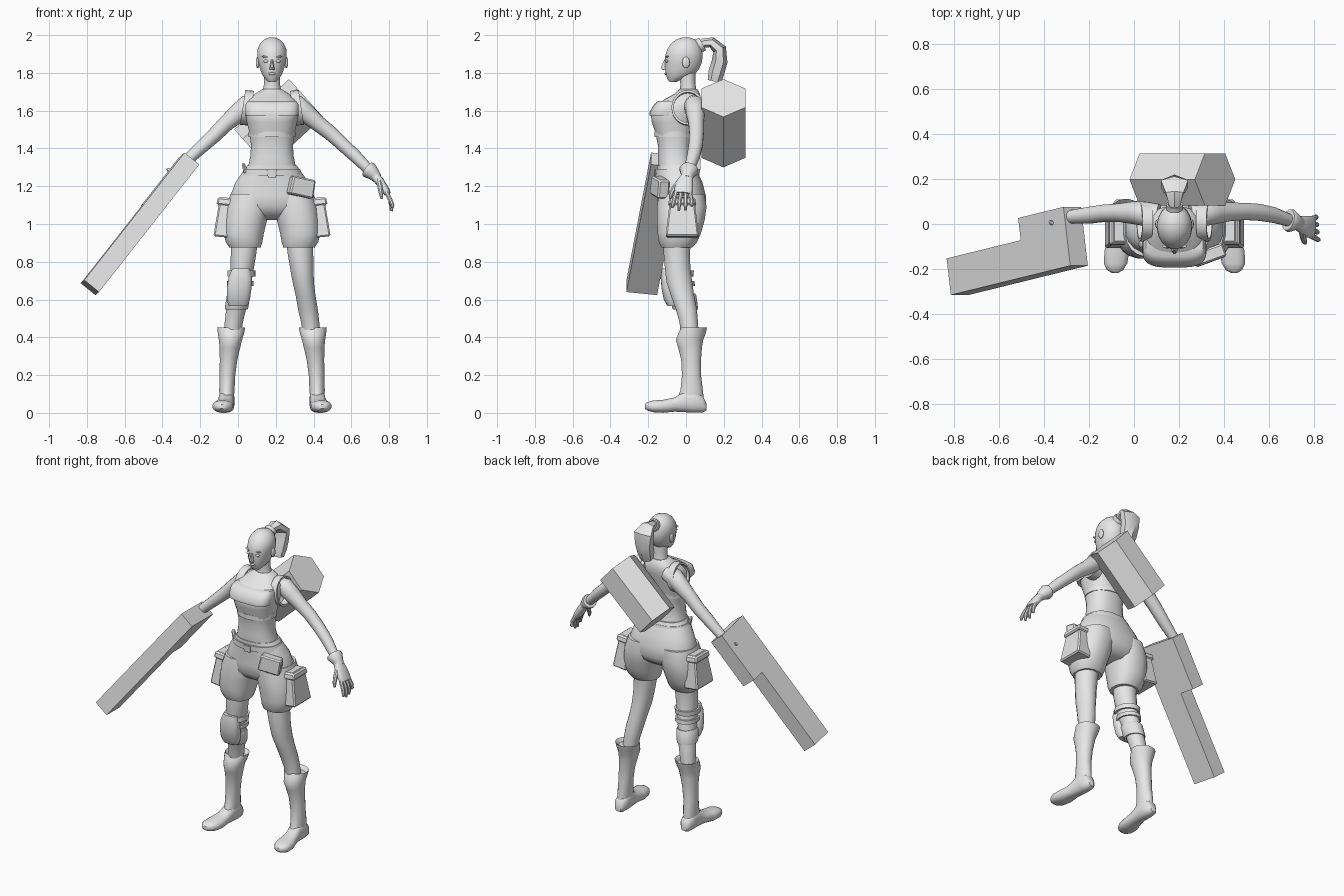
import bpy, bmesh, math
from mathutils import Vector as V

CX = 0.18  # mirror plane of the figure
grey = bpy.data.materials.new("plain_grey")
grey.diffuse_color = (0.8, 0.8, 0.8, 1)


def finish(name, bm, angle=40):
    bmesh.ops.recalc_face_normals(bm, faces=bm.faces)
    me = bpy.data.meshes.new(name)
    bm.to_mesh(me)
    bm.free()
    me.materials.append(grey)
    me.polygons.foreach_set("use_smooth", [True] * len(me.polygons))
    me.set_sharp_from_angle(angle=math.radians(angle))
    ob = bpy.data.objects.new(name, me)
    bpy.context.collection.objects.link(ob)
    return ob


def skin(name, rings, closed=False, angle=40):
    """Bridge equal rings of points, with end caps or closed into a loop."""
    bm = bmesh.new()
    vs = [[bm.verts.new(p) for p in r] for r in rings]
    n = len(vs[0])
    for a, b in zip(vs, vs[1:] + vs[:1] if closed else vs[1:]):
        for i in range(n):
            bm.faces.new((a[i], a[(i + 1) % n], b[(i + 1) % n], b[i]))
    if not closed:
        bm.faces.new(vs[0])
        bm.faces.new(vs[-1])
    return finish(name, bm, angle)


def oval(c, u, v, sides=20, power=2.0):
    pts = []
    for i in range(sides):
        a = 2 * math.pi * (i + 0.5) / sides
        ca, sa = math.cos(a), math.sin(a)
        pts.append(V(c) + V(u) * math.copysign(abs(ca) ** (2 / power), ca)
                   + V(v) * math.copysign(abs(sa) ** (2 / power), sa))
    return pts


def stack(name, rows, s=1, power=2.0, sides=20):
    """Rows of (z, offset from mirror plane, half width, front y, back y)."""
    return skin(name, [oval((CX + s * o, (f + b) / 2, z), (w, 0, 0), (0, (b - f) / 2, 0), sides, power)
                       for z, o, w, f, b in rows])


def tube(name, rows, side=(0, 1, 0), sides=14, power=2.0):
    """Rows of (x, y, z, radius along side, radius across)."""
    pts = [V(r[:3]) for r in rows]
    rings = []
    for i, r in enumerate(rows):
        t = (pts[min(i + 1, len(pts) - 1)] - pts[max(i - 1, 0)]).normalized()
        u = (V(side) - t * V(side).dot(t)).normalized()
        rings.append(oval(pts[i], u * r[3], t.cross(u) * r[4], sides, power))
    return skin(name, rings)


def band(name, c, u, v, axis, width, thick, sides=24):
    """Flat strap looped round an oval."""
    c, u, v, h = V(c), V(u), V(v), V(axis).normalized() * width / 2
    rings = []
    for i in range(sides):
        a = 2 * math.pi * i / sides
        p = u * math.cos(a) + v * math.sin(a)
        out = p.normalized() * thick
        rings.append([c + p - h, c + p + out - h, c + p + out + h, c + p + h])
    return skin(name, rings, closed=True)


def prism(name, base, lift):
    return skin(name, [base, [p + V(lift) for p in base]], angle=20)


def ball(name, c, r, rot=0):
    bm = bmesh.new()
    bmesh.ops.create_uvsphere(bm, u_segments=16, v_segments=10, radius=1)
    ob = finish(name, bm)
    ob.location, ob.scale, ob.rotation_euler = c, r, (0, rot, 0)


def block(name, c, half, top=1.0, rot=(0, 0, 0)):
    """Box whose upper end is scaled by top, with bevelled edges."""
    bm = bmesh.new()
    bmesh.ops.create_cube(bm, size=2)
    for v in bm.verts:
        k = top if v.co.z > 0 else 1
        v.co = V((v.co.x * half[0] * k, v.co.y * half[1] * k, v.co.z * half[2]))
    bmesh.ops.bevel(bm, geom=bm.edges[:], offset=0.008, segments=1, affect='EDGES')
    ob = finish(name, bm, 25)
    ob.location, ob.rotation_euler = c, rot


# Head, neck and face
stack("head", [(1.752, 0, .02, -.088, -.05), (1.77, 0, .038, -.1, -.01), (1.79, 0, .052, -.107, .045),
               (1.82, 0, .064, -.112, .07), (1.855, 0, .073, -.112, .085), (1.89, 0, .079, -.112, .09),
               (1.925, 0, .077, -.1, .085), (1.955, 0, .064, -.08, .072), (1.976, 0, .043, -.052, .05),
               (1.988, 0, .015, -.02, .02)])
stack("neck", [(1.66, 0, .07, -.05, .07), (1.70, 0, .05, -.035, .058), (1.74, 0, .043, -.03, .05),
               (1.81, 0, .045, -.04, .05)])
stack("nose", [(1.815, 0, .014, -.126, -.1), (1.828, 0, .013, -.134, -.1), (1.87, 0, .006, -.116, -.1)], sides=8)
ball("lips", (CX, -.106, 1.795), (.02, .009, .007))
for s in (-1, 1):
    ball("eye", (CX + s * .031, -.101, 1.862), (.016, .008, .008))
    ball("brow", (CX + s * .034, -.099, 1.885), (.022, .008, .005), -s * .15)
    ball("ear", (CX + s * .076, .0, 1.855), (.01, .02, .03))

# Ponytail with its tie
band("hair_tie", (CX, .078, 1.948), (.03, 0, 0), (0, -.015, .026), (0, .85, .5), .022, .008, 12)
tube("ponytail", [(CX, .05, 1.93, .025, .022), (CX, .095, 1.958, .03, .025), (CX, .135, 1.962, .045, .028),
                  (CX, .178, 1.925, .07, .036), (CX, .178, 1.86, .06, .042), (CX, .16, 1.80, .055, .042),
                  (CX, .15, 1.755, .042, .036)], side=(1, 0, 0), sides=6)

# Torso with bib top
stack("torso", [(1.25, 0, .15, -.145, .06), (1.30, 0, .128, -.15, .04), (1.36, 0, .115, -.15, .03),
                (1.42, 0, .112, -.15, .03), (1.48, 0, .12, -.162, .04), (1.54, 0, .134, -.182, .055),
                (1.585, 0, .142, -.188, .065), (1.625, 0, .14, -.165, .075), (1.66, 0, .128, -.115, .078),
                (1.69, 0, .09, -.06, .075), (1.715, 0, .05, -.035, .06)], power=2.4, sides=24)
stack("bib_edge", [(1.572, 0, .138, -.192, -.03), (1.59, 0, .142, -.194, -.03), (1.635, 0, .14, -.169, -.03),
                   (1.652, 0, .128, -.145, -.03)], power=3.2, sides=24)
band("back_strap", (CX, -.06, 1.475), (.118, 0, 0), (0, .102, 0), (0, 0, 1), .03, .006)
for s in (-1, 1):
    band("shoulder_strap", (CX + s * .132, .01, 1.615), (0, .075, 0), (s * -.012, 0, .08), (1, 0, s * .1), .046, .012)

# Shorts, waistband and pockets
stack("hips", [(1.31, 0, .132, -.155, .05), (1.27, 0, .16, -.155, .065), (1.22, 0, .195, -.15, .088),
               (1.15, 0, .222, -.152, .106), (1.09, 0, .225, -.15, .108), (1.05, 0, .19, -.12, .09),
               (1.02, 0, .1, -.07, .05)], power=2.3, sides=24)
stack("waistband", [(1.255, 0, .163, -.162, .068), (1.29, 0, .15, -.164, .06)], power=2.3, sides=24)
stack("buckle", [(1.245, 0, .022, -.168, -.15), (1.285, 0, .026, -.17, -.15)], power=5, sides=12)
for s in (-1, 1):
    stack("shorts_leg", [(1.16, .115, .105, -.145, .1), (1.09, .127, .118, -.155, .11), (1.02, .14, .115, -.155, .1),
                         (.95, .15, .108, -.152, .08), (.905, .148, .098, -.145, .06), (.875, .143, .084, -.13, .035)],
          s, 2.3)
    block("side_pocket", (CX + s * .25, -.02, 1.035), (.05, .088, .105), .72, (0, -s * .1, 0))
    block("pocket_flap", (CX + s * .249, -.02, 1.118), (.044, .075, .02), .9, (0, -s * .1, 0))
block("hip_pouch", (.335, -.138, 1.195), (.068, .032, .05), .95, (0, .2, .35))
block("belt_clip", (.035, -.09, 1.295), (.012, .02, .03), .7, (0, -.3, 0))

# Legs and boots
for s in (-1, 1):
    stack("leg", [(.96, .145, .075, -.115, .03), (.85, .15, .069, -.12, .022), (.76, .158, .062, -.112, .024),
                  (.69, .166, .057, -.104, .034), (.62, .178, .053, -.08, .044), (.55, .19, .053, -.055, .058),
                  (.48, .202, .049, -.035, .064), (.38, .215, .045, -.025, .07)], s)
    stack("boot_shaft", [(.07, .24, .038, -.05, .095), (.12, .239, .041, -.03, .09), (.2, .236, .042, -.022, .08),
                         (.28, .23, .047, -.026, .08), (.345, .223, .055, -.042, .085), (.385, .22, .062, -.055, .092),
                         (.425, .217, .071, -.04, .106), (.452, .216, .075, -.025, .112), (.43, .215, .058, -.02, .09)], s)
    foot = [(.108, .24, .02, .012, .05), (.09, .24, .036, .002, .09), (.04, .24, .043, 0, .125),
            (-.01, .242, .042, .003, .115), (-.06, .248, .046, .006, .082), (-.12, .256, .056, 0, .07),
            (-.175, .262, .053, .003, .066), (-.205, .264, .036, .012, .057), (-.217, .265, .015, .022, .045)]
    skin("boot_foot", [oval((CX + s * o, y, (a + b) / 2), (w, 0, 0), (0, 0, (b - a) / 2), 16, 2.4)
                       for y, o, w, a, b in foot])

# Knee guard on one leg
stack("knee_guard", [(.565, .18, .05, -.098, -.04), (.60, .178, .062, -.118, -.04), (.66, .174, .066, -.13, -.05),
                     (.72, .168, .062, -.135, -.06), (.765, .164, .046, -.128, -.08)], -1, 2.6)
band("upper_knee_strap", (.018, -.042, .738), (.062, 0, 0), (0, .07, 0), (0, .1, 1), .03, .012)
band("knee_strap", (.013, -.034, .685), (.06, 0, 0), (0, .07, 0), (0, -.1, 1), .025, .01)
stack("lower_knee_wrap", [(.548, .188, .06, -.07, .064), (.56, .187, .063, -.075, .064),
                          (.62, .178, .062, -.092, .056), (.632, .177, .056, -.09, .05)], -1)

# Arms
tube("left_arm", [(.25, .04, 1.64, .05, .045), (.31, .045, 1.625, .055, .058), (.355, .05, 1.59, .052, .052),
                  (.42, .054, 1.535, .042, .043), (.49, .056, 1.48, .039, .039), (.555, .052, 1.42, .038, .036),
                  (.62, .04, 1.36, .035, .034), (.71, .01, 1.27, .026, .026)])
tube("right_arm", [(.11, .04, 1.64, .05, .045), (.05, .045, 1.625, .055, .058), (.005, .05, 1.59, .052, .052),
                   (-.06, .05, 1.535, .042, .043), (-.13, .048, 1.465, .039, .039), (-.19, .04, 1.41, .038, .035),
                   (-.3, .03, 1.31, .028, .028)])

# Left glove and fingers
tube("glove_cuff", [(.685, .018, 1.292, .048, .042), (.695, .015, 1.284, .052, .045), (.72, .008, 1.262, .036, .034),
                    (.738, .002, 1.24, .03, .026)])
tube("palm", [(.72, .008, 1.26, .028, .024), (.75, -.004, 1.225, .042, .024), (.778, -.012, 1.185, .05, .021),
              (.792, -.015, 1.16, .046, .018)], power=2.6)
for i, tip in enumerate((1.085, 1.068, 1.072, 1.095)):
    y = -.052 + i * .025
    tube("finger", [(.785, y, 1.17, .013, .013), (.806, y * 1.2, 1.13, .012, .012),
                    (.818 - i * .003, y * 1.35, 1.10, .011, .011), (.817 - i * .004, y * 1.4, tip, .007, .007)], sides=8)
tube("thumb", [(.745, -.025, 1.235, .016, .016), (.752, -.06, 1.195, .015, .014), (.757, -.078, 1.16, .013, .012),
               (.762, -.085, 1.135, .007, .007)], sides=8)

# Angular hand weapon: stepped outline given thickness
o, d, w, n = V((-.205, -.185, 1.315)), V((-.61, -.15, -.776)), V((-.115, .985, -.1)), V((-.078, 0, .063))
prism("weapon", [o + d * a + w * b for a, b in
                 ((0, 0), (.87, 0), (.87, .165), (.33, .165), (.33, .265), (0, .265))], n)
tube("trigger_finger", [(-.34, .0, 1.24, .012, .012), (-.365, .005, 1.285, .011, .011),
                        (-.375, .012, 1.292, .006, .006)], sides=8)

# Six-sided case slung across the back
c, across, axis = V((.07, .198, 1.40)), V((-.09, 0, .10)), V((.29, 0, .267))
prism("back_case", [c + across * math.cos(k * math.pi / 3) + V((0, .134, 0)) * math.sin(k * math.pi / 3)
                    for k in range(6)], axis)
